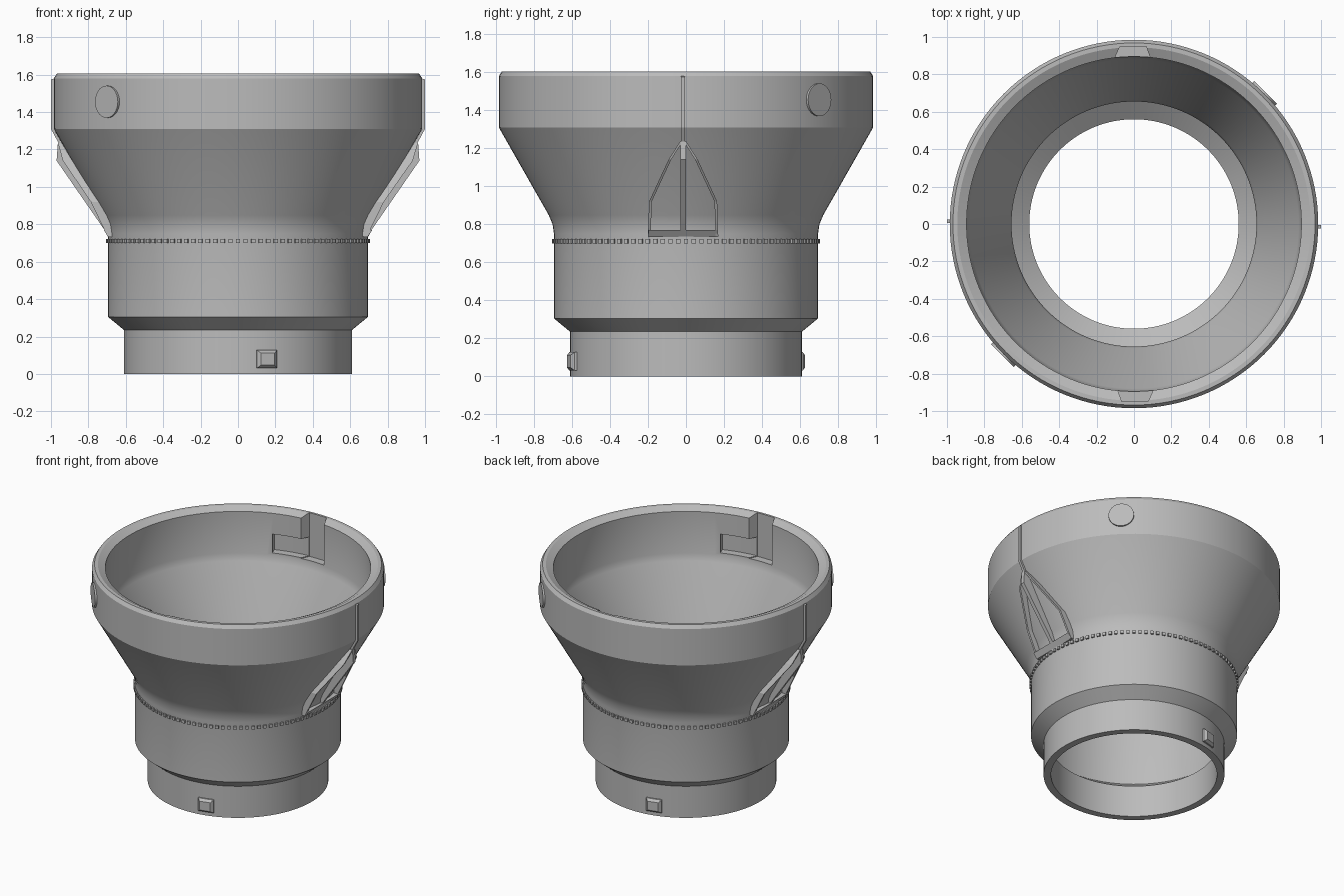
import bpy, bmesh
from math import radians, sin, cos, pi, sqrt
from mathutils import Matrix, Vector

cube = bpy.data.objects.get("Cube")
if cube:
    bpy.data.objects.remove(cube, do_unlink=True)

grey = bpy.data.materials.new("matte_grey")
grey.use_nodes = True
grey.diffuse_color = (0.5, 0.5, 0.5, 1)
grey.node_tree.nodes["Principled BSDF"].inputs["Base Color"].default_value = (0.5, 0.5, 0.5, 1)


def finish(bm, name, turn=0.0):
    """Turn the mesh about the z axis and make it an object."""
    bmesh.ops.transform(bm, matrix=Matrix.Rotation(turn, 4, "Z"), verts=bm.verts)
    bmesh.ops.recalc_face_normals(bm, faces=bm.faces)
    mesh = bpy.data.meshes.new(name)
    bm.to_mesh(mesh)
    bm.free()
    mesh.materials.append(grey)
    obj = bpy.data.objects.new(name, mesh)
    bpy.context.collection.objects.link(obj)
    return obj


def prism(name, points, vec, turn=0.0):
    """Extrude a flat polygon along a vector."""
    bm = bmesh.new()
    face = bm.faces.new([bm.verts.new(p) for p in points])
    out = bmesh.ops.extrude_face_region(bm, geom=[face])
    moved = [v for v in out["geom"] if isinstance(v, bmesh.types.BMVert)]
    bmesh.ops.translate(bm, verts=moved, vec=Vector(vec))
    return finish(bm, name, turn)


def bridge(bm, rings, closed):
    """Join equal rings of vertices with quads."""
    n = len(rings[0])
    pairs = list(zip(rings, rings[1:] + rings[:1])) if closed else list(zip(rings, rings[1:]))
    for a, b in pairs:
        for i in range(n):
            j = (i + 1) % n
            bm.faces.new((a[i], a[j], b[j], b[i]))
    if not closed:
        bm.faces.new(rings[0])
        bm.faces.new(rings[-1])


def smooth(obj, angle):
    bpy.ops.object.select_all(action="DESELECT")
    obj.select_set(True)
    bpy.context.view_layer.objects.active = obj
    bpy.ops.object.shade_smooth_by_angle(angle=radians(angle))


# Hollow funnel body, outer wall up and inner wall down
profile = [(0.61, 0), (0.61, 0.235), (0.695, 0.305), (0.695, 0.75), (0.702, 0.8),
           (0.722, 0.848), (0.985, 1.31), (0.985, 1.58), (0.968, 1.605), (0.945, 1.605),
           (0.895, 1.58), (0.895, 1.27), (0.88, 1.22), (0.665, 0.83), (0.655, 0.79),
           (0.655, 0.305), (0.56, 0.235), (0.56, 0)]
SEG = 128
bm = bmesh.new()
rings = []
for s in range(SEG):
    a = 2 * pi * s / SEG
    rings.append([bm.verts.new((r * cos(a), r * sin(a), z)) for r, z in profile])
bridge(bm, rings, True)
body = finish(bm, "funnel_body")

# L-shaped locking slots cut into the inside of the rim
cutters = []
arc = [radians(86 + 2 * i) for i in range(13)]
for turn in (0, pi):
    mouth = [(-0.12, 0.85, 1.28), (0.1, 0.85, 1.28), (0.065, 0.95, 1.28), (-0.075, 0.95, 1.28)]
    cutters.append(prism("slot_mouth_cutter", mouth, (0, 0, 0.5), turn))
    track = [(0.95 * cos(a), 0.95 * sin(a), 1.285) for a in arc]
    track += [(0.85 * cos(a), 0.85 * sin(a), 1.285) for a in reversed(arc)]
    cutters.append(prism("slot_track_cutter", track, (0, 0, 0.14), turn))
bpy.context.view_layer.objects.active = body
for cutter in cutters:
    cutter.hide_render = True
    mod = body.modifiers.new("slot", "BOOLEAN")
    mod.operation = "DIFFERENCE"
    mod.solver = "EXACT"
    mod.object = cutter
    bpy.ops.object.modifier_apply(modifier=mod.name)
    bpy.data.objects.remove(cutter, do_unlink=True)
smooth(body, 25)

# Ring of small grip beads around the neck
bm = bmesh.new()
BEADS = 108
for i in range(BEADS):
    m = (Matrix.Rotation(2 * pi * i / BEADS, 4, "Z") @ Matrix.Translation((0.695, 0, 0.711))
         @ Matrix.Diagonal((0.022, 0.022, 0.022, 1)))
    bmesh.ops.create_cube(bm, size=1, matrix=m)
finish(bm, "grip_beads")


def cone_x(y, z):
    """Outer surface of the flared wall at a given y and z."""
    r = 0.695 + 0.569 * max(0, z - 0.8)
    return sqrt(r * r - y * y)


MID = -0.015
for side, turn in (("left", 0), ("right", pi)):
    # Thin vertical rib on the rim
    y = MID - 0.01
    rib = [(0.96, y, 1.585), (1, y, 1.575), (1, y, 1.31), (0.957, y, 1.23), (0.92, y, 1.23), (0.965, y, 1.31)]
    prism(side + "_rim_rib", rib, (0, 0.02, 0), turn)

    # Arrow-shaped bracket: centre fin, bottom bar and two bent walls
    y = MID - 0.014
    fin = [(0.67, y, 0.735), (0.69, y, 0.735), (0.97, y, 1.14), (0.963, y, 1.235), (0.92, y, 1.235), (0.68, y, 0.81)]
    prism(side + "_bracket_fin", fin, (0, 0.028, 0), turn)
    y = MID - 0.182
    bar = [(0.67, y, 0.732), (0.692, y, 0.732), (0.719, y, 0.77), (0.67, y, 0.77)]
    prism(side + "_bracket_bar", bar, (0, 0.364, 0), turn)
    for sign, label in ((-1, "near"), (1, "far")):
        bm = bmesh.new()
        rings = []
        for off, z, h in ((0.01, 1.235, 0.02), (0.07, 1.14, 0.05), (0.172, 0.92, 0.04), (0.178, 0.735, 0.022)):
            y = MID + sign * off
            x = cone_x(y, z)
            rings.append([bm.verts.new(p) for p in (
                (x - 0.02, y - 0.007, z), (x + h, y - 0.007, z),
                (x + h, y + 0.007, z), (x - 0.02, y + 0.007, z))])
        bridge(bm, rings, False)
        finish(bm, side + "_bracket_wall_" + label, turn)

    # Round button on the rim
    bm = bmesh.new()
    m = Matrix.Translation((0.965, 0, 1.455)) @ Matrix.Rotation(pi / 2, 4, "Y")
    bmesh.ops.create_cone(bm, cap_ends=True, segments=40, radius1=0.086, radius2=0.086, depth=0.06, matrix=m)
    smooth(finish(bm, side + "_round_button", turn + pi / 4), 30)

    # Bevelled locking lug on the bottom collar
    bm = bmesh.new()
    rings = []
    for x, w in ((0.59, 0.056), (0.62, 0.056), (0.637, 0.038)):
        rings.append([bm.verts.new((x, a * w, 0.079 + b * w * 0.86))
                      for a, b in ((-1, -1), (1, -1), (1, 1), (-1, 1))])
    bridge(bm, rings, False)
    finish(bm, side + "_locking_lug", turn + radians(-75.5))
